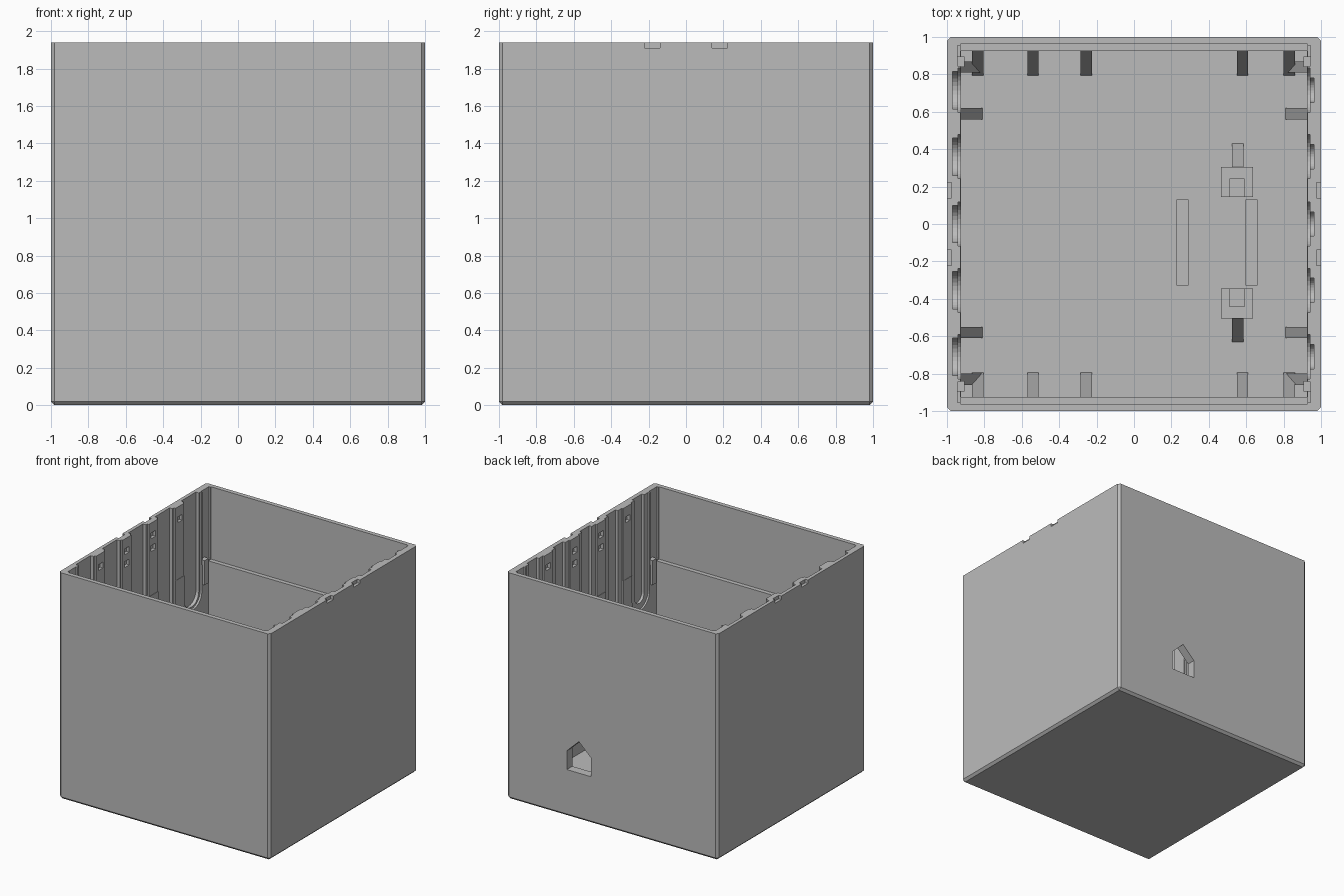
import bpy, bmesh, math
from mathutils import Vector

if "Cube" in bpy.data.objects:
    bpy.data.objects.remove(bpy.data.objects["Cube"], do_unlink=True)

H, FLOOR, INNER, LEDGE = 1.94, 0.07, 0.925, 1.32

grey = bpy.data.materials.new("plain_grey")
grey.use_nodes = True
grey.diffuse_color = (0.5, 0.5, 0.5, 1)
grey.node_tree.nodes["Principled BSDF"].inputs["Base Color"].default_value = (0.5, 0.5, 0.5, 1)


def prism(name, pts, axis, a, b):
    """Extrude a 2D outline along an axis from a to b."""
    def place(p, d):
        u, v = p
        return Vector({"x": (d, u, v), "y": (u, d, v), "z": (u, v, d)}[axis])
    bm = bmesh.new()
    face = bm.faces.new([bm.verts.new(place(p, a)) for p in pts])
    ext = bmesh.ops.extrude_face_region(bm, geom=[face])
    verts = [g for g in ext["geom"] if isinstance(g, bmesh.types.BMVert)]
    bmesh.ops.translate(bm, verts=verts, vec=place((0, 0), b - a))
    bmesh.ops.recalc_face_normals(bm, faces=bm.faces)
    mesh = bpy.data.meshes.new(name)
    bm.to_mesh(mesh)
    bm.free()
    mesh.materials.append(grey)
    ob = bpy.data.objects.new(name, mesh)
    bpy.context.scene.collection.objects.link(ob)
    return ob


def box(name, x, y, z):
    return prism(name, [(x[0], y[0]), (x[1], y[0]), (x[1], y[1]), (x[0], y[1])], "z", *z)


def cut(target, cutter):
    """Subtract a cutter, keep the result and discard the cutter."""
    mod = target.modifiers.new("cut", "BOOLEAN")
    mod.operation, mod.solver, mod.object = "DIFFERENCE", "EXACT", cutter
    bpy.context.view_layer.update()
    dg = bpy.context.evaluated_depsgraph_get()
    mesh = bpy.data.meshes.new_from_object(target.evaluated_get(dg))
    target.modifiers.clear()
    target.data = mesh
    bpy.data.objects.remove(cutter, do_unlink=True)


def span(s, a, b):
    """Ordered interval on the side given by sign s."""
    return tuple(sorted((s * a, s * b)))


def slot_outline(y, r, z):
    """Tall slot with a round bottom."""
    arc = [(y + r * math.cos(math.pi * (1 + i / 14)), z + r * math.sin(math.pi * (1 + i / 14)))
           for i in range(15)]
    return arc + [(y + r, 2.1), (y - r, 2.1)]


# Outer shell with chamfered upright and bottom edges
shell = box("box_shell", (-1, 1), (-1, 1), (0, H))
bm = bmesh.new()
bm.from_mesh(shell.data)
edges = [e for e in bm.edges if any(v.co.z < 0.01 for v in e.verts)]
bmesh.ops.bevel(bm, geom=edges, offset=0.02, segments=1, affect="EDGES")
bm.to_mesh(shell.data)
bm.free()

# Cavity, with a ledge on the front and back walls
cut(shell, box("cavity", (-INNER, INNER), (-INNER, INNER), (FLOOR, 2.2)))
cut(shell, box("upper_cavity", (-0.928, 0.928), (-0.962, 0.962), (LEDGE, 2.2)))

# Five round-bottomed slots on each side wall
for y in (-0.71, -0.355, 0, 0.36, 0.715):
    for r, depth in ((0.118, 0.942), (0.1, 0.97)):
        cut(shell, prism("left_slot", slot_outline(y, r, 1.1), "x", -depth, -0.88))
    for r, depth in ((0.118, 0.94), (0.065, 0.963)):
        cut(shell, prism("right_slot", slot_outline(y, r, 1.1), "x", 0.88, depth))

for s in (-1, 1):
    # Corner reliefs at the ends of the side walls
    for t in (-1, 1):
        cut(shell, box("relief", span(s, 0.88, 0.945), span(t, 0.845, 0.955), (LEDGE + 0.01, 2.2)))
        # Rim notches
        cut(shell, box("notch", span(s, 0.975, 1.1), (t * 0.18 - 0.042, t * 0.18 + 0.042), (1.91, 2.2)))
    # Small square pockets between the slots
    for y, levels in ((-0.535, (1.83,)), (-0.178, (1.83, 1.72)), (0.18, (1.83, 1.72)), (0.54, (1.83,))):
        for z in levels:
            cut(shell, box("pocket", span(s, 0.88, 0.955), (y - 0.03, y + 0.03), (z - 0.025, z + 0.025)))

# House-shaped opening in the back wall
opening = [(0.2, 0.4), (0.43, 0.4), (0.43, 0.56), (0.315, 0.67), (0.2, 0.56)]
cut(shell, prism("opening", opening, "y", 0.85, 1.1))

# Gussets between walls and floor
LOW = FLOOR - 0.02
for s in (-1, 1):
    slope = [(s * 0.95, LOW), (s * 0.795, LOW), (s * 0.795, FLOOR), (s * INNER, 0.5), (s * 0.95, 0.5)]
    for x in (-0.835, -0.54, -0.255, 0.58, 0.83):
        prism("wall_gusset", slope, "x", x - 0.03, x + 0.03)
    slope = [(s * 0.95, LOW), (s * 0.81, LOW), (s * 0.81, FLOOR), (s * INNER, 0.5), (s * 0.95, 0.5)]
    for y in (-0.83, -0.58, 0.59, 0.84):
        prism("side_gusset", slope, "y", y - 0.03, y + 0.03)
    # Corner blocks at ledge height
    for t in (-1, 1):
        box("corner_block", span(s, 0.905, 0.96), span(t, 0.84, 0.895), (1.15, 1.36))

# Floor rails
for x in (0.26, 0.627):
    box("floor_rail", (x - 0.032, x + 0.032), (-0.33, 0.13), (LOW, 0.13))

# Paired floor brackets with a notched inner face and a sloped brace
MID, TOP = -0.1, 0.36
for s in (-1, 1):
    bracket = box("floor_bracket", (0.465, 0.635), tuple(sorted((MID + s * 0.245, MID + s * 0.405))), (LOW, TOP))
    cut(bracket, box("bracket_notch", (0.51, 0.592), tuple(sorted((MID + s * 0.2, MID + s * 0.34))), (0.12, 0.5)))
    brace = [(MID + s * 0.39, LOW), (MID + s * 0.53, LOW), (MID + s * 0.53, FLOOR),
             (MID + s * 0.405, TOP - 0.02), (MID + s * 0.39, TOP - 0.02)]
    prism("bracket_brace", brace, "x", 0.525, 0.585)
